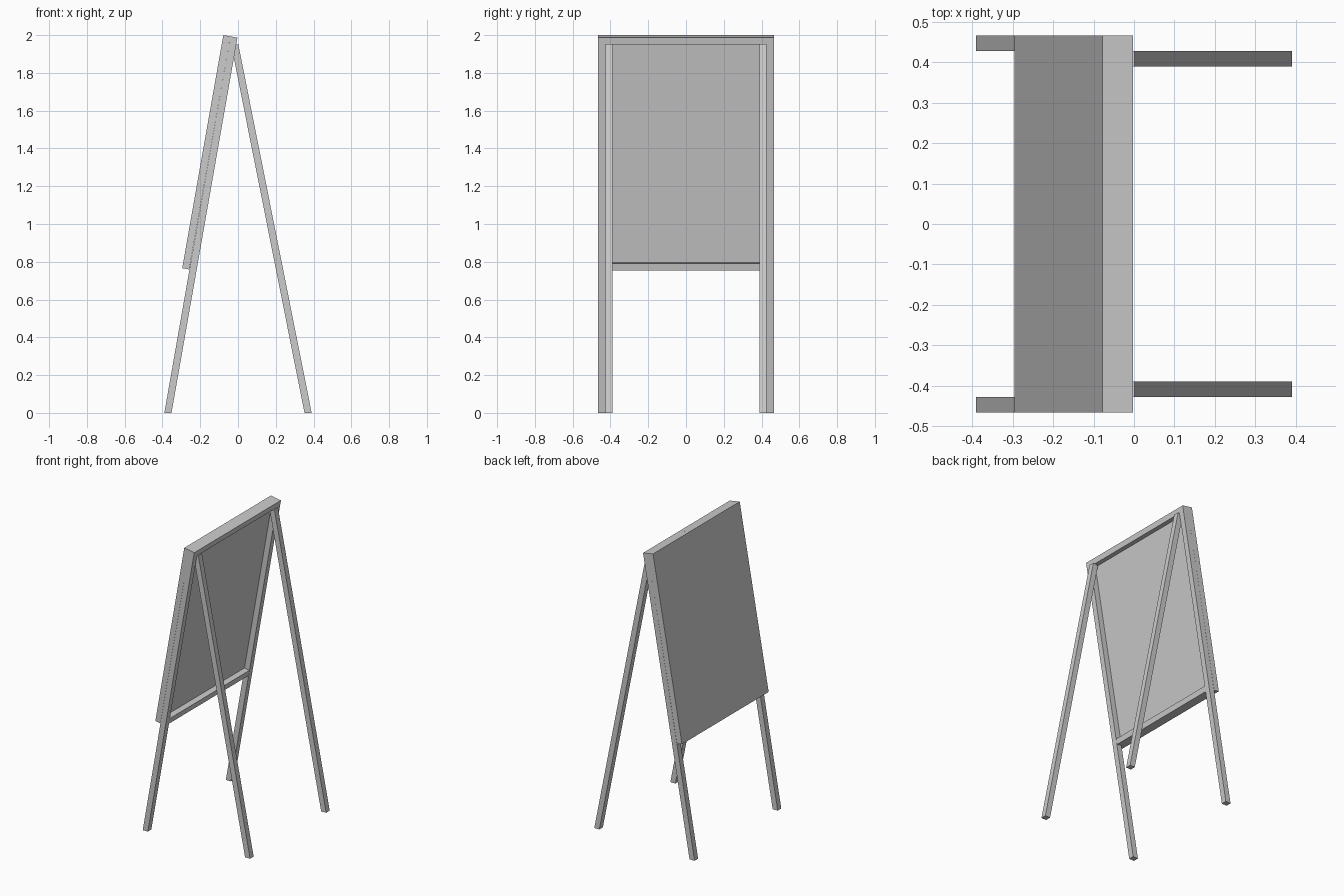
import bpy, bmesh
from math import radians, cos, sin, tan
from mathutils import Vector

if "Cube" in bpy.data.objects:
    bpy.data.objects.remove(bpy.data.objects["Cube"])

T = 0.038                      # timber thickness
W = 0.465                      # half width
LEAN = radians(10)
TOP = Vector((-0.0778, 2.0))   # front top corner of the board (x, z)
DOWN = Vector((-sin(LEAN), -cos(LEAN)))
BACK = Vector((cos(LEAN), -sin(LEAN)))
LENGTH = 1.253                 # board length along the slope


def prism(name, profile, y0, y1):
    """Extrude an x-z profile along y."""
    bm = bmesh.new()
    face = bm.faces.new([bm.verts.new((p[0], y0, p[1])) for p in profile])
    ext = bmesh.ops.extrude_face_region(bm, geom=[face])
    verts = [g for g in ext["geom"] if isinstance(g, bmesh.types.BMVert)]
    bmesh.ops.translate(bm, verts=verts, vec=(0, y1 - y0, 0))
    bmesh.ops.recalc_face_normals(bm, faces=bm.faces)
    mesh = bpy.data.meshes.new(name)
    bm.to_mesh(mesh)
    bm.free()
    obj = bpy.data.objects.new(name, mesh)
    bpy.context.collection.objects.link(obj)
    return obj


def sloped(along, depth):
    """Point on the leaning frame: distance down the slope, depth from the front."""
    return TOP + DOWN * along + BACK * depth


def slab(a0, a1, d0, d1):
    return [sloped(a0, d0), sloped(a1, d0), sloped(a1, d1), sloped(a0, d1)]


# Front board
prism("board", slab(0, LENGTH, 0, T), -W, W)

# Top and bottom rails behind the board
prism("top_rail", slab(0, T, T, 2 * T), -W + T, W - T)
prism("bottom_rail", slab(LENGTH - T, LENGTH, T, 2 * T), -W + T, W - T)

# Front legs run the full height behind the board; feet cut level
front_leg = [sloped(0, T), (-0.39, 0), (-0.352, 0), sloped(0, 2 * T)]

# Rear legs swing out from the inside of the frame
slope = 0.199
rear_leg = [(0.352, 0), (0.39, 0), (0.39 - slope * 1.952, 1.952),
            (0.352 - slope * 1.945, 1.945)]

for side, s in (("left", 1), ("right", -1)):
    prism("front_leg_" + side, front_leg, s * (W - T), s * W)
    prism("rear_leg_" + side, rear_leg, s * (W - 2 * T), s * (W - T))
